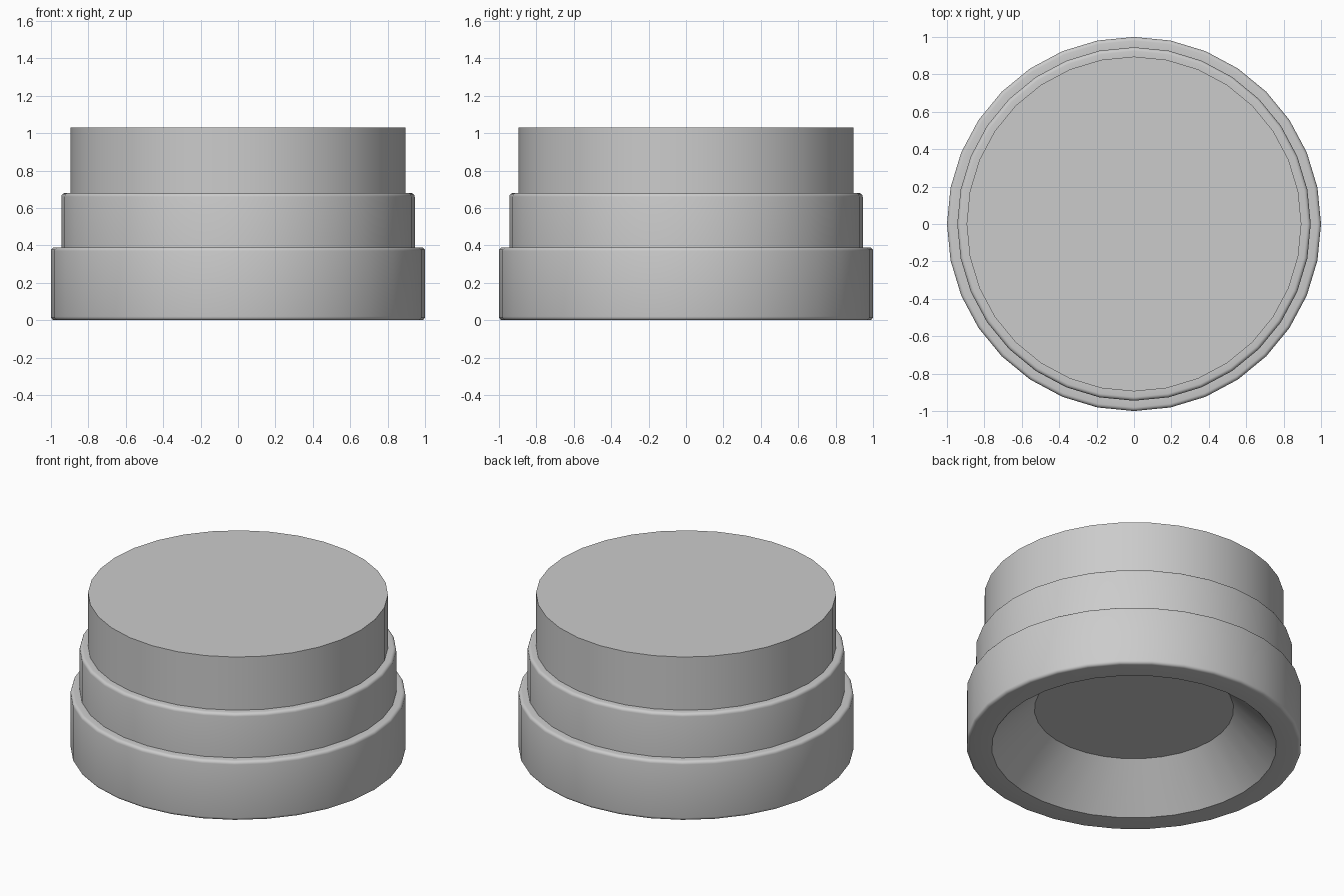
import bpy
import bmesh
from math import cos, sin, pi, radians

SIDES = 32
ROUND = 0.02

if "Cube" in bpy.data.objects:
    bpy.data.objects.remove(bpy.data.objects["Cube"], do_unlink=True)


def corner(r, z, start, steps=4):
    """Quarter-round profile points about centre (r, z)."""
    angles = [start + pi / 2 * i / steps for i in range(steps + 1)]
    return [(r + ROUND * cos(a), z + ROUND * sin(a)) for a in angles]


def turned(name, profile, cap_start=False, cap_end=False):
    """Revolve a profile, listed from underneath outward and up, about z."""
    bm = bmesh.new()
    rings = [[bm.verts.new((r * cos(2 * pi * j / SIDES), r * sin(2 * pi * j / SIDES), z))
              for j in range(SIDES)] for r, z in profile]
    for low, high in zip(rings, rings[1:]):
        for j in range(SIDES):
            k = (j + 1) % SIDES
            bm.faces.new((low[j], low[k], high[k], high[j]))
    if cap_start:
        bm.faces.new(rings[0][::-1])
    if cap_end:
        bm.faces.new(rings[-1])
    mesh = bpy.data.meshes.new(name)
    bm.to_mesh(mesh)
    bm.free()
    obj = bpy.data.objects.new(name, mesh)
    bpy.context.collection.objects.link(obj)
    bpy.ops.object.select_all(action="DESELECT")
    obj.select_set(True)
    bpy.context.view_layer.objects.active = obj
    bpy.ops.object.shade_smooth_by_angle(angle=radians(30))
    return obj


# Base ring with a conical recess underneath and rounded outer edges
turned("base_ring",
       [(0.595, 0.26), (0.85, 0)]
       + corner(1 - ROUND, ROUND, -pi / 2)
       + corner(1 - ROUND, 0.39 - ROUND, 0)
       + [(0.945, 0.39)],
       cap_start=True)

# Middle step with a rounded upper edge
turned("middle_step",
       [(0.945, 0.39)] + corner(0.945 - ROUND, 0.68 - ROUND, 0) + [(0.895, 0.68)])

# Plain upper drum with a flat, sharp-edged top
turned("upper_drum", [(0.895, 0.68), (0.895, 1.03)], cap_end=True)
